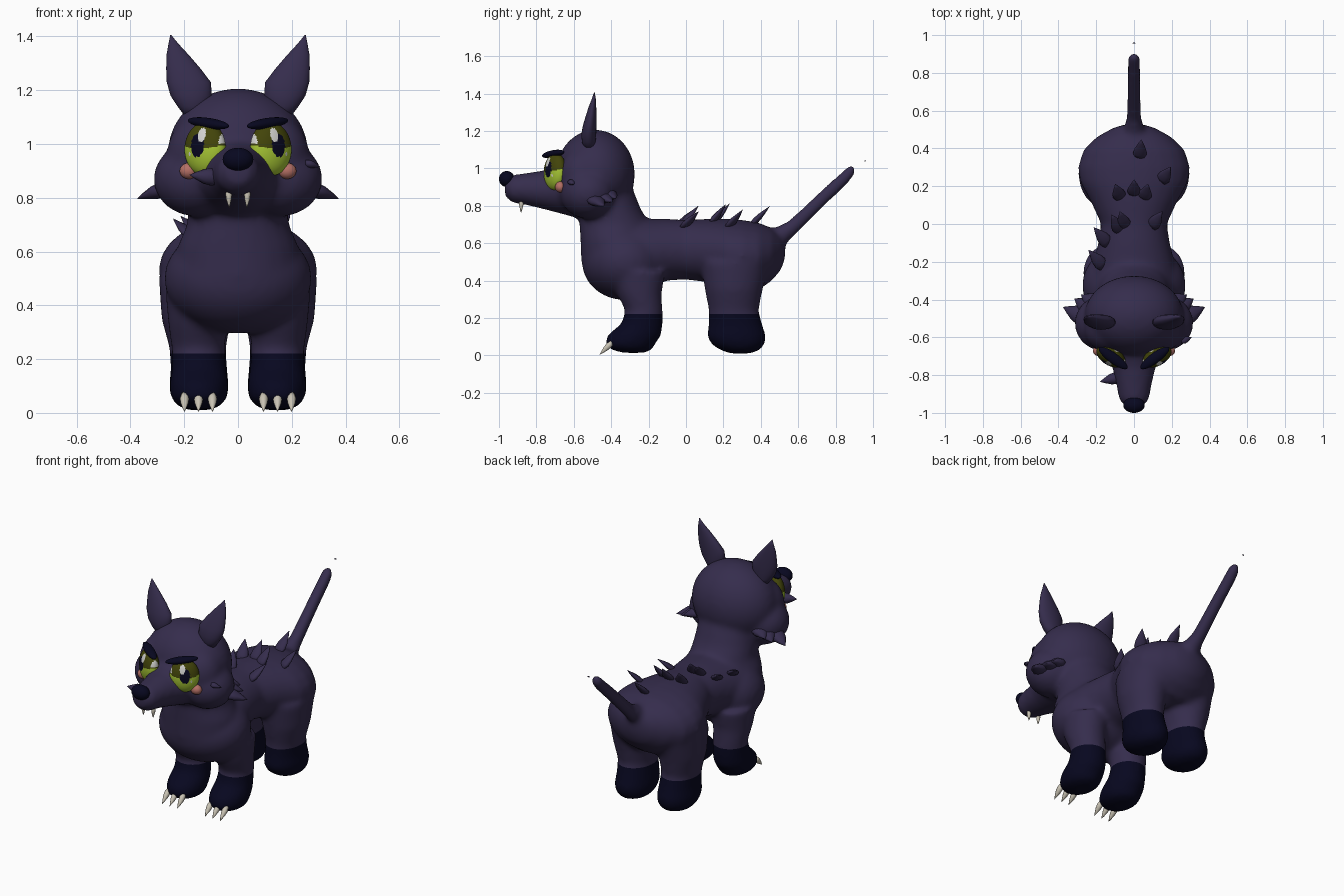
import bpy, bmesh, math
from mathutils import Vector, Matrix
from mathutils.bvhtree import BVHTree

cube = bpy.data.objects.get("Cube")
if cube:
    bpy.data.objects.remove(cube)


def material(name, rgb):
    m = bpy.data.materials.new(name)
    m.use_nodes = True
    m.diffuse_color = (*rgb, 1)
    m.node_tree.nodes["Principled BSDF"].inputs["Base Color"].default_value = (*rgb, 1)
    return m


PURPLE = material("dark purple fur", (0.036, 0.026, 0.074))
NAVY = material("near black navy", (0.0022, 0.0022, 0.014))
LIME = material("lime iris", (0.38, 0.56, 0.035))
OLIVE = material("dark olive iris", (0.055, 0.058, 0.003))
WHITE = material("eye shine", (0.65, 0.65, 0.63))
CREAM = material("cream claw", (0.58, 0.54, 0.45))
PINK = material("blush pink", (0.46, 0.16, 0.13))


def finish(name, bm, *mats):
    bmesh.ops.recalc_face_normals(bm, faces=bm.faces)
    for f in bm.faces:
        f.smooth = True
    me = bpy.data.meshes.new(name)
    bm.to_mesh(me)
    bm.free()
    for m in mats:
        me.materials.append(m)
    ob = bpy.data.objects.new(name, me)
    bpy.context.collection.objects.link(ob)
    return ob


def loft(bm, rings, n=24):
    """Skin closed rings; each ring is (centre, half-axis a, half-axis b)."""
    rows = []
    for c, a, b in rings:
        angles = [math.tau * i / n for i in range(n)]
        rows.append([bm.verts.new(Vector(c) + Vector(a) * math.cos(t) + Vector(b) * math.sin(t))
                     for t in angles])
    for r, s in zip(rows, rows[1:]):
        for i in range(n):
            bm.faces.new((r[i], r[(i + 1) % n], s[(i + 1) % n], s[i]))
    bm.faces.new(rows[0][::-1])
    bm.faces.new(rows[-1])


def loft_y(bm, sections):
    loft(bm, [((0, y, z), (rx, 0, 0), (0, 0, rz)) for y, z, rx, rz in sections])


def loft_z(bm, sections, side=1):
    loft(bm, [((side * x, y, z), (rx, 0, 0), (0, ry, 0)) for z, x, y, rx, ry in sections])


def ball(bm, centre, radii, rot=Matrix(), seg=32):
    mat = Matrix.Translation(centre) @ rot @ Matrix.Diagonal((*radii, 1))
    bmesh.ops.create_uvsphere(bm, u_segments=seg, v_segments=seg // 2, radius=1, matrix=mat)


def spike(name, base, tip, width, thick, mat, n=10):
    """Leaf-shaped point running from base to tip."""
    base, tip = Vector(base), Vector(tip)
    q = (tip - base).to_track_quat('Z', 'Y')
    a, b = q @ Vector((width, 0, 0)), q @ Vector((0, thick, 0))
    bm = bmesh.new()
    loft(bm, [(base.lerp(tip, t), a * s, b * s)
              for t, s in ((0, .7), (.25, 1), (.5, .85), (.78, .42), (1, .02))], n)
    return finish(name, bm, mat)


# Body volumes, fused into one skin
bm = bmesh.new()
loft_y(bm, [(-.3, .53, .24, .2), (-.1, .565, .19, .165), (0, .565, .175, .16),
            (.12, .56, .23, .17), (.22, .545, .285, .185), (.3, .535, .297, .19),
            (.39, .53, .27, .18), (.46, .54, .2, .14), (.51, .55, .11, .09),
            (.53, .56, .04, .04)])
ball(bm, (0, -.325, .5), (.275, .232, .205))
loft_z(bm, [(.5, 0, -.36, .24, .2), (.62, 0, -.375, .225, .19),
            (.7, 0, -.38, .19, .19), (.78, 0, -.405, .185, .165),
            (.88, 0, -.43, .18, .15)])
# Tail
loft_y(bm, [(.4, .58, .1, .1), (.48, .61, .065, .075), (.55, .665, .042, .056),
            (.7, .81, .037, .052), (.87, .97, .036, .046), (.905, .995, .022, .027)])
# Head and muzzle
ball(bm, (0, -.485, .97), (.262, .212, .237))
loft_y(bm, [(-.55, .885, .2, .16), (-.66, .89, .16, .135), (-.76, .885, .115, .104),
            (-.86, .89, .092, .085), (-.93, .89, .08, .075), (-.968, .895, .045, .045)])
for s in (-1, 1):
    ball(bm, (s * .155, -.525, .87), (.16, .15, .14))
    ball(bm, (s * .13, -.555, .96), (.135, .125, .15))
    # Front and back legs
    loft_z(bm, [(.45, .15, -.26, .12, .15), (.33, .15, -.25, .11, .12),
                (.24, .148, -.225, .099, .1), (.17, .145, -.235, .101, .11),
                (.11, .145, -.275, .109, .145), (.06, .145, -.3, .107, .135),
                (.03, .145, -.29, .085, .11), (.014, .145, -.28, .04, .06)], s)
    loft_z(bm, [(.5, .15, .265, .145, .185), (.35, .155, .255, .13, .155),
                (.24, .15, .255, .105, .133), (.16, .145, .265, .105, .145),
                (.1, .145, .27, .112, .16), (.055, .145, .28, .105, .14),
                (.025, .145, .29, .08, .1), (.01, .145, .29, .04, .05)], s)
body = finish("body", bm)
rem = body.modifiers.new("fuse", 'REMESH')
rem.mode = 'VOXEL'
rem.voxel_size = .014
smooth = body.modifiers.new("soften", 'SMOOTH')
smooth.factor, smooth.iterations = .5, 14
fused = bpy.data.meshes.new_from_object(body.evaluated_get(bpy.context.evaluated_depsgraph_get()))
body.modifiers.clear()

# Dark socks, cut level around each leg
bm = bmesh.new()
bm.from_mesh(fused)
bmesh.ops.bisect_plane(bm, geom=bm.verts[:] + bm.edges[:] + bm.faces[:],
                       plane_co=(0, 0, .22), plane_no=(0, 0, 1))
for f in bm.faces:
    f.smooth = True
    f.material_index = int(f.calc_center_median().z < .22)
tree = BVHTree.FromBMesh(bm)
bm.to_mesh(body.data)
bm.free()
body.data.materials.append(PURPLE)
body.data.materials.append(NAVY)

# Nose
bm = bmesh.new()
ball(bm, (0, -.958, .943), (.057, .042, .043))
finish("nose", bm, NAVY)


def iris_colour(u, v):
    """Material slot for a point of the eye; u runs outward, v up."""
    def inside(cu, cv, ru, rv):
        return ((u - cu) / ru) ** 2 + ((v - cv) / rv) ** 2 < 1
    if inside(-.1, .5, .19, .27) or inside(.5, -.22, .08, .07) or (u < -.84 and v > .2):
        return 3
    if inside(.08, .12, .34, .45):
        return 2
    return 0 if v < -.02 + .15 * u * u else 1


for s, side in ((-1, "right"), (1, "left")):
    # Eye, painted on a flattened ball whose pole looks out
    look = Vector((s * .5, -.86, .05)).normalized()
    across = Vector((0, 0, 1)).cross(look).normalized()
    rise = look.cross(across)
    rot = Matrix((across, rise, look)).transposed().to_4x4()
    centre, radii = Vector((s * .122, -.7, .982)), (.084, .1, .05)
    bm = bmesh.new()
    ball(bm, centre, radii, rot, 96)
    for f in bm.faces:
        d = f.calc_center_median() - centre
        f.material_index = iris_colour(s * d.dot(across) / radii[0], d.dot(rise) / radii[1])
    finish(side + "_eye", bm, LIME, OLIVE, NAVY, WHITE)

    # Eyebrow
    a, b = Vector((s * .035, -.765, 1.066)), Vector((s * .185, -.655, 1.088))
    bm = bmesh.new()
    ball(bm, (a + b) / 2, (.02, .028, (b - a).length / 2),
         (b - a).to_track_quat('Z', 'X').to_matrix().to_4x4())
    finish(side + "_eyebrow", bm, NAVY)

    # Blush
    bm = bmesh.new()
    ball(bm, (s * .183, -.672, .9), (.034, .028, .03))
    finish(side + "_blush", bm, PINK)

    # Ear, thin front to back and leaning outward
    bm = bmesh.new()
    loft_z(bm, [(1.1, .165, -.515, .03, .025), (1.14, .17, -.52, .055, .036),
                (1.18, .174, -.52, .077, .04), (1.23, .183, -.515, .082, .036),
                (1.28, .203, -.507, .064, .029), (1.33, .224, -.5, .042, .02),
                (1.37, .239, -.493, .02, .011), (1.405, .25, -.49, .002, .002)], s)
    finish(side + "_ear", bm, PURPLE)

    # Fang
    spike(side + "_fang", (s * .035, -.88, .83), (s * .033, -.882, .762), .012, .012, CREAM)

    # Front claws
    for i, x in enumerate((.095, .147, .199)):
        spike(f"{side}_claw_{i + 1}", (s * x, -.395, .07), (s * x, -.462, .004), .017, .017, CREAM)

    # Cheek fur
    for i, (y, z, x, ty, tz) in enumerate(((-.5, .84, .375, -.44, .797),
                                           (-.46, .855, .315, -.395, .82),
                                           (-.43, .87, .28, -.375, .84))):
        spike(f"{side}_cheek_tuft_{i + 1}", (s * (.25 - .03 * i), y, z), (s * x, ty, tz),
              .05, .03, PURPLE)

# Single tufts on the temple and muzzle
spike("temple_tuft", (.25, -.62, .93), (.305, -.6, .915), .02, .015, PURPLE)
spike("muzzle_tuft", (-.07, -.81, .875), (-.18, -.835, .885), .032, .034, PURPLE)

# Back spikes, rooted on the skin and swept backward
roots = ((-.17, -.23), (-.145, -.11), (-.08, -.04), (-.05, -.02), (.1, -.02),
         (-.075, .13), (0, .15), (.055, .13), (.15, .22), (.03, .35))
for i, (x, y) in enumerate(roots):
    hit, normal, _, _ = tree.ray_cast(Vector((x, y, .78 if y > -.2 else .7)), Vector((0, 0, -1)))
    if hit:
        tip = hit + normal * .075 + Vector((x * .1, .085, .01))
        spike(f"back_spike_{i + 1}", hit - normal * .02, tip, .036, .017, PURPLE)

# Loose chip beyond the tail
bm = bmesh.new()
ball(bm, (0, .958, 1.04), (.008, .003, .004), seg=8)
finish("tail_chip", bm, PURPLE)
